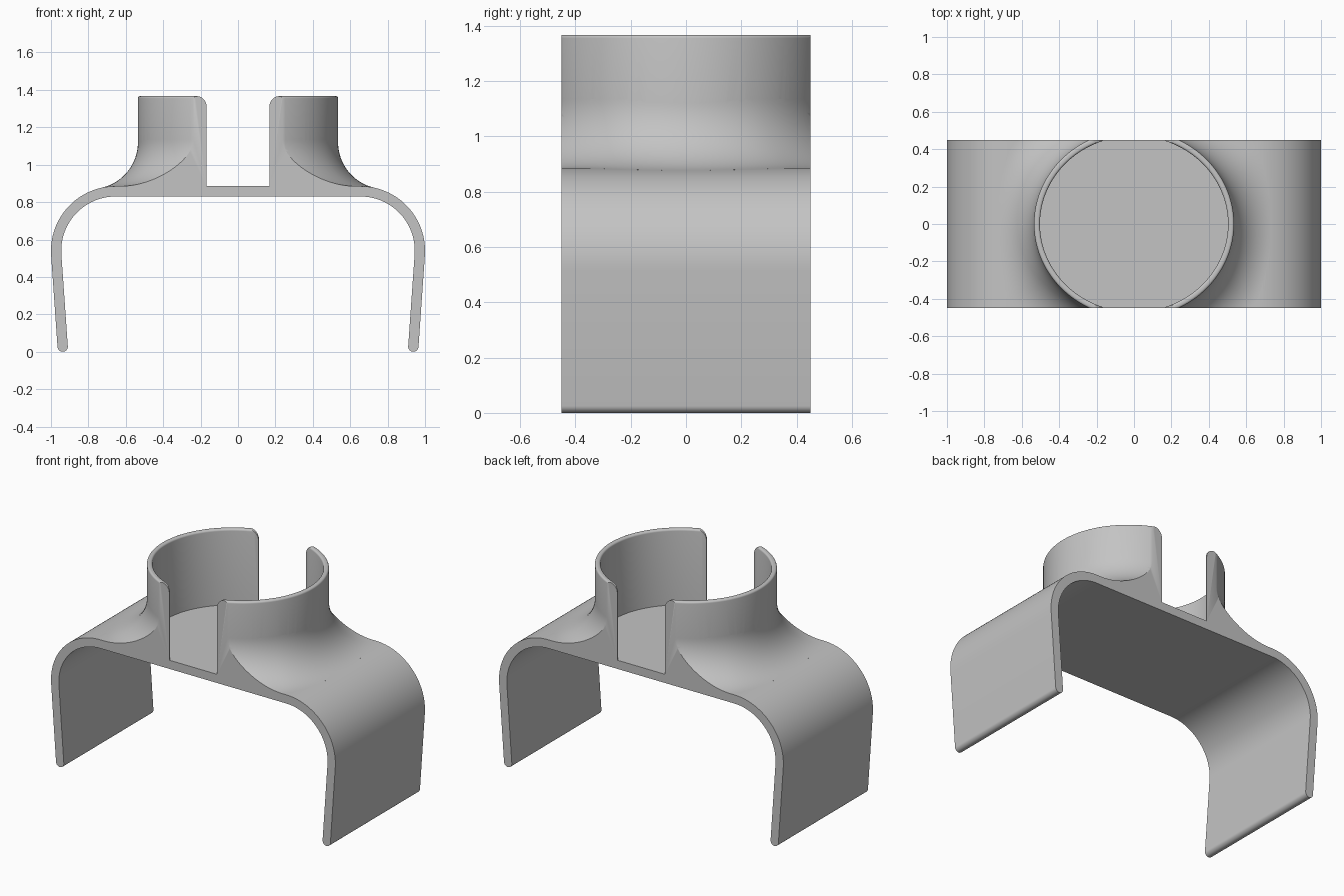
import bpy, bmesh, math
from mathutils import Vector

if "Cube" in bpy.data.objects:
    bpy.data.objects.remove(bpy.data.objects["Cube"])

HALF_WIDTH = 0.45            # half depth of the holder
TOP, THICK = 0.885, 0.055    # saddle top height and thickness
CX, CZ, R = 0.655, 0.54, 0.345   # shoulder arc centre and outer radius
A, B = 0.535, 0.503          # cup wall outer half axes
WALL, RIM = 0.032, 1.367
FILLET = 0.25
SEG = 128

plastic = bpy.data.materials.new("grey plastic")
plastic.diffuse_color = (0.55, 0.55, 0.55, 1)
plastic.use_nodes = True
plastic.node_tree.nodes["Principled BSDF"].inputs["Base Color"].default_value = plastic.diffuse_color


def make(name, bm):
    bmesh.ops.recalc_face_normals(bm, faces=bm.faces)
    me = bpy.data.meshes.new(name)
    bm.to_mesh(me)
    bm.free()
    me.materials.append(plastic)
    ob = bpy.data.objects.new(name, me)
    bpy.context.collection.objects.link(ob)
    return ob


def prism(name, pts, half):
    """Extrude an xz outline from -half to half in y."""
    bm = bmesh.new()
    f = bm.faces.new([bm.verts.new((x, -half, z)) for x, z in pts])
    ext = bmesh.ops.extrude_face_region(bm, geom=[f])
    vs = [v for v in ext["geom"] if isinstance(v, bmesh.types.BMVert)]
    bmesh.ops.translate(bm, verts=vs, vec=(0, 2 * half, 0))
    return make(name, bm)


def ring_solid(name, section):
    """Closed loop of cross-sections around the cup ellipse."""
    bm = bmesh.new()
    loops = []
    for i in range(SEG):
        t = 2 * math.pi * i / SEG
        p = Vector((A * math.cos(t), B * math.sin(t), 0))
        n = Vector((math.cos(t) / A, math.sin(t) / B, 0)).normalized()
        loops.append([bm.verts.new(q) for q in section(p, n)])
    m = len(loops[0])
    for i in range(SEG):
        a, b = loops[i], loops[(i + 1) % SEG]
        for j in range(m):
            k = (j + 1) % m
            bm.faces.new((a[j], a[k], b[k], b[j]))
    return make(name, bm)


def boolean(ob, other, op):
    mod = ob.modifiers.new("cut", 'BOOLEAN')
    mod.operation, mod.solver, mod.object = op, 'EXACT', other
    bpy.context.view_layer.objects.active = ob
    bpy.ops.object.modifier_apply(modifier=mod.name)
    bpy.data.objects.remove(other, do_unlink=True)


def arc(cx, cz, r, a0, a1, n):
    return [(cx + r * math.cos(math.radians(a0 + (a1 - a0) * i / n)),
             cz + r * math.sin(math.radians(a0 + (a1 - a0) * i / n))) for i in range(n + 1)]


# Saddle: flat top, rounded shoulders and slightly inward legs with round tips
mid = R - THICK / 2
lean = math.radians(4)
tip_z = THICK / 2
length = (CZ - mid * math.sin(lean) - tip_z) / math.cos(lean)
tip_x = CX + mid * math.cos(lean) - length * math.sin(lean)
half = (arc(CX, CZ, R, 90, -4, 32)
        + arc(tip_x, tip_z, THICK / 2, -4, -184, 14)
        + arc(CX, CZ, R - THICK, -4, 90, 32))
holder = prism("holder", half + [(-x, z) for x, z in reversed(half)], 0.65)


# Cup wall with a softened rim
def wall_section(p, n):
    r = 0.012
    prof = ([(0, 0.86)] + arc(-r, RIM - r, r, 0, 90, 5)
            + arc(-WALL + r, RIM - r, r, 90, 180, 5) + [(-WALL, 0.86)])
    return [p + n * d + Vector((0, 0, z)) for d, z in prof]


# Flared base blending the wall into the saddle, as a rolling ball would
def flare_section(p, n):
    c = p + n * FILLET
    over = abs(c.x) - CX
    if over <= 0:
        c.z = TOP + FILLET
        down = Vector((0, 0, -1))
    else:
        c.z = CZ + math.sqrt((R + FILLET) ** 2 - over ** 2)
        down = Vector((math.copysign(CX, c.x) - c.x, 0, CZ - c.z)).normalized()
    ang = (-n).angle(down)
    pts = []
    for i in range(25):
        s = i / 24
        d = (-n * math.sin((1 - s) * ang) + down * math.sin(s * ang)) / math.sin(ang)
        pts.append(c + d * FILLET)
    inner = p - n * WALL * 0.5
    return pts + [pts[-1] + down * 0.02,
                  Vector((inner.x, inner.y, 0.862)), Vector((inner.x, inner.y, c.z))]


cup = ring_solid("cup_wall", wall_section)
boolean(cup, ring_solid("flare", flare_section), 'UNION')

# Handle slot through front and back, with rounded top corners
side = [(0.168, 0.8)] + arc(0.168 + 0.055, RIM - 0.055, 0.055, 180, 92, 10) + [(0.223, 1.5)]
boolean(cup, prism("slot", side + [(-x, z) for x, z in reversed(side)], 0.9), 'DIFFERENCE')
boolean(holder, cup, 'UNION')

# Trim front and back flat
boolean(holder, prism("trim", [(-1.5, -0.5), (1.5, -0.5), (1.5, 2), (-1.5, 2)], HALF_WIDTH),
        'INTERSECT')

bpy.ops.object.select_all(action='DESELECT')
holder.select_set(True)
bpy.context.view_layer.objects.active = holder
bpy.ops.object.shade_smooth_by_angle(angle=math.radians(30))
